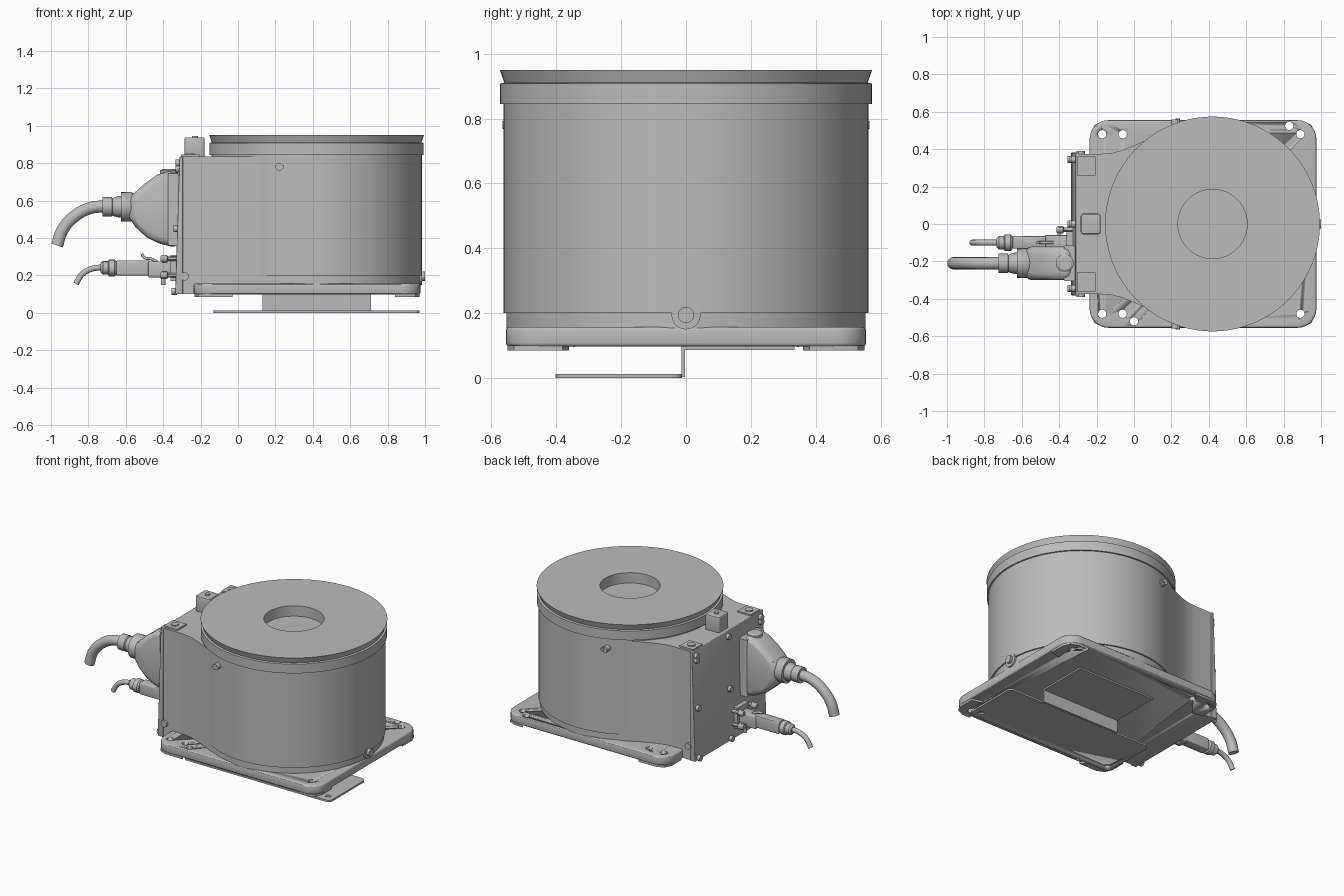
import bpy, bmesh, math
from mathutils import Matrix, Vector

cube = bpy.data.objects.get("Cube")
if cube:
    bpy.data.objects.remove(cube, do_unlink=True)

grey = bpy.data.materials.new("machine grey")
grey.use_nodes = True
grey.diffuse_color = (0.5, 0.5, 0.5, 1)
grey.node_tree.nodes["Principled BSDF"].inputs["Base Color"].default_value = (0.5, 0.5, 0.5, 1)

AXES = {"x": Vector((1, 0, 0)), "y": Vector((0, 1, 0)), "z": Vector((0, 0, 1))}
CX, R = 0.42, 0.563


def finish(name, bm):
    bmesh.ops.recalc_face_normals(bm, faces=bm.faces[:])
    mesh = bpy.data.meshes.new(name)
    bm.to_mesh(mesh)
    bm.free()
    for p in mesh.polygons:
        p.use_smooth = True
    mesh.set_sharp_from_angle(angle=math.radians(30))
    mesh.materials.append(grey)
    ob = bpy.data.objects.new(name, mesh)
    bpy.context.scene.collection.objects.link(ob)
    return ob


def box(name, lo, hi, corner=0.0, edge=0.0):
    """Box between two corners; rounds upright edges, then the rims."""
    bm = bmesh.new()
    bmesh.ops.create_cube(bm, size=1)
    for v in bm.verts:
        v.co = Vector([a + (b - a) * (c + 0.5) for a, b, c in zip(lo, hi, v.co)])
    if corner:
        up = [e for e in bm.edges if abs(e.verts[0].co.z - e.verts[1].co.z) > 1e-5]
        bmesh.ops.bevel(bm, geom=up, offset=corner, segments=8, profile=0.5, affect="EDGES")
    if edge:
        rims(bm, edge)
    return finish(name, bm)


def rims(bm, offset):
    bm.normal_update()
    sharp = [e for e in bm.edges if e.calc_face_angle(0) > 0.8]
    bmesh.ops.bevel(bm, geom=sharp, offset=offset, segments=3, profile=0.5, affect="EDGES")


def prism(name, pts, a, b, axis="z", edge=0.0):
    """Outline pushed along z (points are x, y) or along y (points are x, z)."""
    bm = bmesh.new()
    put = (lambda p, t: (p[0], p[1], t)) if axis == "z" else (lambda p, t: (p[0], t, p[1]))
    face = bm.faces.new([bm.verts.new(put(p, a)) for p in pts])
    new = bmesh.ops.extrude_face_region(bm, geom=[face])["geom"]
    bmesh.ops.translate(bm, verts=[g for g in new if isinstance(g, bmesh.types.BMVert)],
                        vec=AXES[axis] * (b - a))
    bmesh.ops.recalc_face_normals(bm, faces=bm.faces[:])
    if edge:
        rims(bm, edge)
    return finish(name, bm)


def lathe(name, profile, origin, axis="z", n=32):
    """Turn (radius, distance) points about an axis through origin."""
    bm = bmesh.new()
    rot = AXES["z"].rotation_difference(AXES[axis]).to_matrix()
    rings = []
    for r, h in profile:
        rings.append([bm.verts.new(Vector(origin) + rot @ Vector(
            (r * math.cos(k * math.tau / n), r * math.sin(k * math.tau / n), h)))
            for k in range(n)])
    for lower, upper in zip(rings, rings[1:]):
        for k in range(n):
            j = (k + 1) % n
            bm.faces.new((lower[k], lower[j], upper[j], upper[k]))
    bm.faces.new(rings[0])
    bm.faces.new(rings[-1])
    return finish(name, bm)


def rod(name, origin, r, length, axis="z", n=20):
    return lathe(name, [(r, 0), (r, length)], origin, axis, n)


def cable(name, pts, y, r):
    cu = bpy.data.curves.new(name, "CURVE")
    cu.dimensions = "3D"
    cu.bevel_depth, cu.bevel_resolution, cu.use_fill_caps = r, 5, True
    sp = cu.splines.new("BEZIER")
    sp.bezier_points.add(len(pts) - 1)
    for bp, (x, z) in zip(sp.bezier_points, pts):
        bp.co = (x, y, z)
        bp.handle_left_type = bp.handle_right_type = "AUTO"
    cu.materials.append(grey)
    bpy.context.scene.collection.objects.link(bpy.data.objects.new(name, cu))


def drill(target, spots, r):
    for x, y in spots:
        tool = rod("hole_cutter", (x, y, -0.05), r, 0.3)
        tool.hide_render = True
        mod = target.modifiers.new("hole", "BOOLEAN")
        mod.operation, mod.solver, mod.object = "DIFFERENCE", "EXACT", tool
        bpy.context.view_layer.objects.active = target
        bpy.ops.object.modifier_apply(modifier=mod.name)
        bpy.data.objects.remove(tool, do_unlink=True)


# Mounting base with corner feet and bolt holes
bolts = [(-0.17, 0.48), (-0.06, 0.48), (0.89, 0.48), (0.83, 0.525),
         (-0.17, -0.48), (-0.06, -0.48), (0.89, -0.48), (0.0, -0.52)]
base = box("base_plate", (-0.237, -0.555, 0.097), (0.975, 0.555, 0.158), 0.1, 0.012)
drill(base, bolts, 0.022)
for s in (-1, 1):
    for side, x0, x1, reach in (("rear", -0.232, -0.03, 1), ("front", 0.97, 0.84, -1)):
        c = 0.07 * reach
        foot = prism(f"{side}_foot", [(x0 + c, s * 0.55), (x1, s * 0.55), (x1 - c, s * 0.43),
                                      (x0 + c, s * 0.36), (x0, s * 0.38), (x0, s * 0.48),
                                      (x0 + c * 0.3, s * 0.53)], 0.085, 0.1)
        drill(foot, [b for b in bolts if b[1] * s > 0 and (b[0] > 0.4) == (reach < 0)], 0.022)

# Drum: narrow foot, main wall, collar, groove and flared top disc with a recess
lathe("drum", [(0.553, 0.12), (0.553, 0.2), (R, 0.2), (R, 0.845), (0.573, 0.845),
               (0.573, 0.908), (0.56, 0.911), (0.574, 0.95), (0.185, 0.95), (0.185, 0.88)],
      (CX, 0, 0), n=128)
rod("drum_front_boss", (0.96, 0, 0.195), 0.025, 0.04, "x")
rod("drum_boss_surround", (0.94, 0, 0.195), 0.045, 0.043, "x")

# Rear housing that blends into the drum
half = [(-0.30, 0.375), (-0.18, 0.375), (-0.12, 0.379), (-0.06, 0.395), (0.0, 0.42),
        (0.06, 0.446), (0.12, 0.476), (0.2, 0.505), (0.4, 0.3)]
prism("rear_housing", half + [(x, -y) for x, y in reversed(half)], 0.1, 0.836)
prism("rear_cover", [(-0.295, 0.1), (-0.336, 0.1), (-0.312, 0.836), (-0.295, 0.836)],
      -0.383, 0.383, "y", 0.004)

# Top fittings of the housing
box("lifting_block", (-0.285, -0.055, 0.83), (-0.178, 0.055, 0.937), 0.015, 0.006)
rod("lifting_block_screw", (-0.23, 0, 0.935), 0.016, 0.01)
for s in (-1, 1):
    box("top_pad", (-0.305, s * 0.31 - 0.05, 0.83), (-0.205, s * 0.31 + 0.05, 0.846))
    rod("top_pad_screw", (-0.257, s * 0.31, 0.84), 0.025, 0.012)
    rod("side_screw", (-0.285, s * 0.38 - 0.01, 0.195), 0.022, 0.02, "y")
    rod("drum_plug", (0.22, s * 0.535 - 0.025, 0.78), 0.02, 0.05, "y", 12)
    rod("drum_plug_head", (0.235, s * 0.545 - 0.02, 0.78), 0.012, 0.04, "y", 8)

# Cover screws
for y in (-0.345, 0.0, 0.345):
    for z in (0.115, 0.45, 0.77, 0.8):
        if y or z != 0.77:
            x = -0.334 + (z - 0.1) * 0.033
            rod("cover_screw", (x - 0.022, y, z), 0.019, 0.03, "x", 16)

# Power connector: rounded hood, locking knob, gland and cable
YP = -0.21
prism("power_hood", [(-0.32, 0.745), (-0.37, 0.757), (-0.43, 0.74), (-0.5, 0.69), (-0.555, 0.64),
                     (-0.585, 0.615), (-0.585, 0.515), (-0.55, 0.46), (-0.49, 0.405),
                     (-0.42, 0.37), (-0.32, 0.345)], YP - 0.09, YP + 0.09, "y", 0.04)
box("power_hood_frame", (-0.375, YP - 0.095, 0.36), (-0.315, YP + 0.095, 0.745), 0.01)
lathe("power_knob", [(0.048, 0), (0.048, 0.018), (0.035, 0.026)], (-0.37, YP, 0.742), n=16)
lathe("power_gland", [(0.052, 0), (0.052, 0.05), (0.045, 0.055), (0.05, 0.06), (0.058, 0.09),
                      (0.058, 0.1), (0.078, 0.1), (0.08, 0.15), (0.07, 0.17)],
      (-0.725, YP, 0.567), "x", 24)
cable("power_cable", [(-0.7, 0.57), (-0.79, 0.56), (-0.875, 0.515), (-0.94, 0.44),
                      (-0.967, 0.36)], YP, 0.033)

# Signal connector: stepped body, gland, latch and thin cable
YS = -0.1
box("signal_body", (-0.65, YS - 0.032, 0.2), (-0.47, YS + 0.036, 0.28), 0.008, 0.008)
box("signal_socket", (-0.48, YS - 0.04, 0.19), (-0.32, YS + 0.04, 0.275), 0.0, 0.006)
box("signal_flange", (-0.36, YS - 0.06, 0.17), (-0.32, YS + 0.06, 0.31))
lathe("signal_gland", [(0.024, 0), (0.036, 0.012), (0.036, 0.04), (0.045, 0.045),
                       (0.045, 0.075), (0.036, 0.085)], (-0.735, YS, 0.24), "x", 16)
cable("signal_cable", [(-0.71, 0.243), (-0.78, 0.236), (-0.835, 0.205), (-0.866, 0.155)], YS, 0.016)
cable("signal_latch", [(-0.515, 0.315), (-0.5, 0.295), (-0.47, 0.29), (-0.43, 0.272)], YS, 0.008)

# Small valves beside the signal connector
for y, z in ((-0.03, 0.29), (-0.03, 0.2), (-0.17, 0.29), (-0.17, 0.2)):
    lathe("valve", [(0.014, 0), (0.02, 0.01), (0.02, 0.035), (0.012, 0.04), (0.012, 0.09)],
          (-0.415, y, z), "x", 12)
rod("valve_stem", (-0.4, -0.06, 0.15), 0.012, 0.06)

# Bent bracket and cover plate under the base
tray = box("bracket_tray", (-0.13, -0.402, 0.0), (0.97, -0.012, 0.012), 0.03)
drill(tray, [(0.92, -0.35), (-0.08, -0.35)], 0.018)
prism("bracket_web", [(0.13, -0.025), (0.71, -0.025), (0.71, -0.012), (0.13, -0.012)], 0.0, 0.012)
box("bracket_upright", (0.13, -0.014, 0.004), (0.71, -0.003, 0.1))
box("underside_cover", (0.13, -0.003, 0.087), (0.71, 0.335, 0.1))
